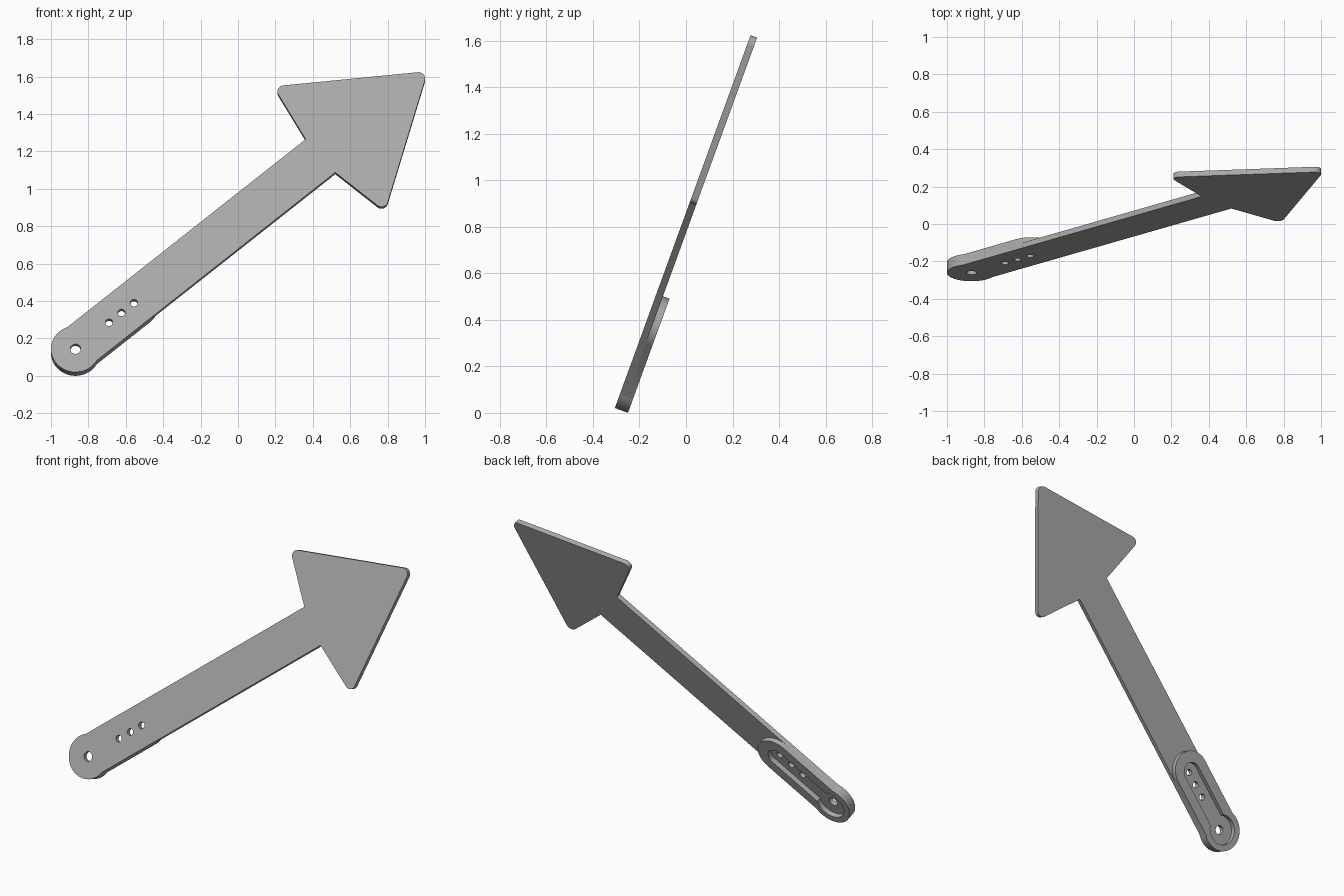
import bpy
import bmesh
from math import cos, sin, pi, radians, atan2, sqrt
from mathutils import Matrix, Vector

if "Cube" in bpy.data.objects:
    bpy.data.objects.remove(bpy.data.objects["Cube"])

grey = bpy.data.materials.new("plain grey")
grey.diffuse_color = (0.40, 0.40, 0.40, 1)
grey.use_nodes = True
grey.node_tree.nodes["Principled BSDF"].inputs["Base Color"].default_value = grey.diffuse_color

# Sign plane: leans back 20 degrees, arrow climbs at 40 degrees; origin at the hub
LEAN = Matrix.Rotation(radians(70), 4, 'X')
PLACE = (Matrix.Translation((-0.869, -0.261, 0.144)) @ LEAN
         @ Matrix.Rotation(radians(40), 4, 'Z'))
HUB_R, HALF, THICK = 0.131, 0.123, 0.03


def arc(cx, cy, r, a0, a1, n):
    return [(cx + r * cos(a0 + (a1 - a0) * i / n),
             cy + r * sin(a0 + (a1 - a0) * i / n)) for i in range(n + 1)]


def circle(cx, r, n=32):
    return arc(cx, 0, r, 0, 2 * pi, n)[:-1]


def rounded(prev, corner, nxt, r, n=8):
    """Points of a fillet at a convex corner, running counter-clockwise."""
    c = Vector(corner)
    a, b = (Vector(prev) - c).normalized(), (Vector(nxt) - c).normalized()
    half = a.angle(b) / 2
    centre = c + (a + b).normalized() * (r / sin(half))
    start = c + a * (r / (sin(half) / cos(half))) - centre
    a0 = atan2(start.y, start.x)
    return arc(centre.x, centre.y, r, a0, a0 + pi - 2 * half, n)


def keyhole(r_hub, r_arm, length):
    """Hub circle joined to a narrower round-ended arm."""
    k = atan2(r_arm, sqrt(r_hub ** 2 - r_arm ** 2))
    return (arc(0, 0, r_hub, k, 2 * pi - k, 48)
            + arc(length, 0, r_arm, -pi / 2, pi / 2, 24))


def plate(name, loops, front, back):
    """Extrude an outline with holes between two depths behind the front face."""
    cu = bpy.data.curves.new(name, 'CURVE')
    cu.dimensions, cu.fill_mode = '2D', 'BOTH'
    cu.extrude = (back - front) / 2
    for loop in loops:
        sp = cu.splines.new('POLY')
        sp.points.add(len(loop) - 1)
        for pt, (x, y) in zip(sp.points, loop):
            pt.co = (x, y, 0, 1)
        sp.use_cyclic_u = True
    tmp = bpy.data.objects.new(name + " outline", cu)
    bpy.context.collection.objects.link(tmp)
    bpy.context.view_layer.update()
    dg = bpy.context.evaluated_depsgraph_get()
    me = bpy.data.meshes.new_from_object(tmp.evaluated_get(dg))
    bpy.data.objects.remove(tmp)
    bm = bmesh.new()
    bm.from_mesh(me)
    bmesh.ops.remove_doubles(bm, verts=bm.verts, dist=1e-5)
    bmesh.ops.recalc_face_normals(bm, faces=bm.faces)
    bmesh.ops.transform(bm, verts=bm.verts, matrix=PLACE
                        @ Matrix.Translation((0, 0, -(front + back) / 2)))
    bm.to_mesh(me)
    bm.free()
    me.name = name
    me.materials.clear()
    me.materials.append(grey)
    ob = bpy.data.objects.new(name, me)
    bpy.context.collection.objects.link(ob)
    bpy.context.view_layer.objects.active = ob
    ob.select_set(True)
    bpy.ops.object.shade_smooth_by_angle(angle=radians(30))
    ob.select_set(False)
    return ob


# Arrow plate: hub arc, shaft, then rounded arrowhead
tip, barb, notch = (2.458, 0), (1.771, 0.464), (1.71, HALF)
low_barb, low_notch = (barb[0], -barb[1]), (notch[0], -notch[1])
k = atan2(HALF, sqrt(HUB_R ** 2 - HALF ** 2))
outline = (arc(0, 0, HUB_R, k, 2 * pi - k, 48) + [low_notch]
           + rounded(low_notch, low_barb, tip, 0.034)
           + rounded(low_barb, tip, barb, 0.036)
           + rounded(tip, barb, notch, 0.034) + [notch])
holes = [circle(0, 0.028)] + [circle(0.234 + 0.087 * i, 0.02, 24) for i in range(3)]
plate("arrow_plate", [outline] + holes, 0, THICK)

# Raised rim behind the hub, with a keyhole-shaped pocket
plate("mount_rim", [keyhole(HUB_R, HALF, 0.417), keyhole(0.092, 0.06, 0.408)],
      THICK, 2 * THICK)
